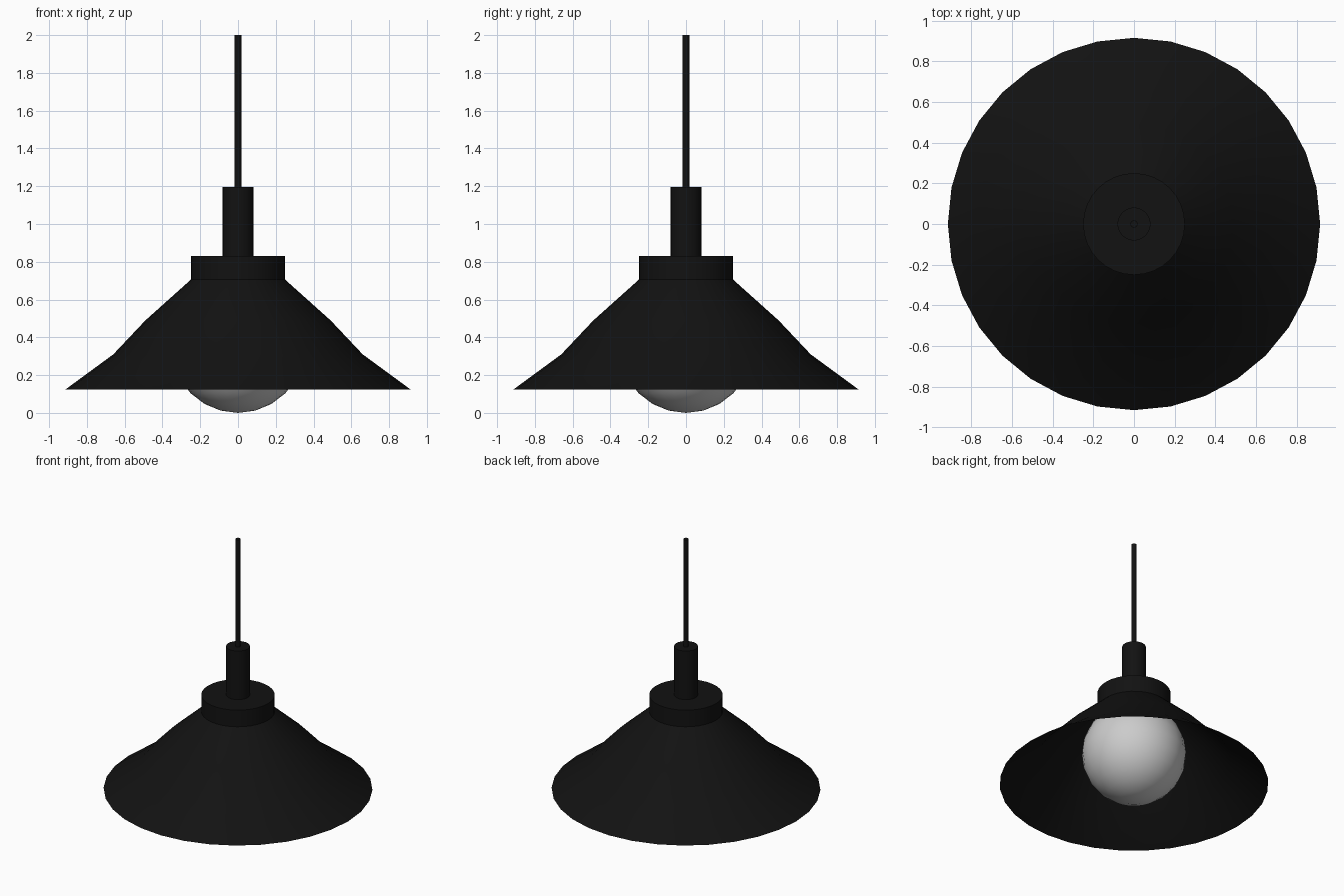
import bpy, bmesh, math

if "Cube" in bpy.data.objects:
    bpy.data.objects.remove(bpy.data.objects["Cube"])

black = bpy.data.materials.new("black_metal")
black.diffuse_color = (0.006, 0.006, 0.006, 1)
black.use_nodes = True
black.node_tree.nodes["Principled BSDF"].inputs["Base Color"].default_value = black.diffuse_color


def finish(obj, angle=40, mat=None):
    bpy.ops.object.select_all(action='DESELECT')
    obj.select_set(True)
    bpy.context.view_layer.objects.active = obj
    bpy.ops.object.shade_smooth_by_angle(angle=math.radians(angle))
    if mat:
        obj.data.materials.append(mat)


def cylinder(name, radius, z0, z1, sides):
    bpy.ops.mesh.primitive_cylinder_add(vertices=sides, radius=radius, depth=z1 - z0,
                                        location=(0, 0, (z0 + z1) / 2))
    obj = bpy.context.object
    obj.name = name
    finish(obj, mat=black)


def lathe(name, profile, sides):
    bm = bmesh.new()
    rings = [[bm.verts.new((r * math.cos(2 * math.pi * i / sides),
                            r * math.sin(2 * math.pi * i / sides), z))
              for i in range(sides)] for r, z in profile]
    for a, b in zip(rings, rings[1:]):
        for i in range(sides):
            j = (i + 1) % sides
            bm.faces.new((a[i], a[j], b[j], b[i]))
    mesh = bpy.data.meshes.new(name)
    bm.to_mesh(mesh)
    bm.free()
    obj = bpy.data.objects.new(name, mesh)
    bpy.context.collection.objects.link(obj)
    finish(obj, mat=black)


# Thin flared shade, open underneath
lathe("shade", [(0.915, 0.123), (0.66, 0.31), (0.49, 0.49), (0.25, 0.705)], 32)

# Collar, lamp holder and hanging rod
cylinder("collar", 0.25, 0.70, 0.83, 32)
cylinder("lamp_holder", 0.081, 0.83, 1.195, 32)
cylinder("hanging_rod", 0.018, 1.195, 2.0, 16)

# Round bulb
bpy.ops.mesh.primitive_uv_sphere_add(segments=24, ring_count=12, radius=0.355,
                                     location=(0, 0, 0.355))
bulb = bpy.context.object
bulb.name = "bulb"
finish(bulb)
